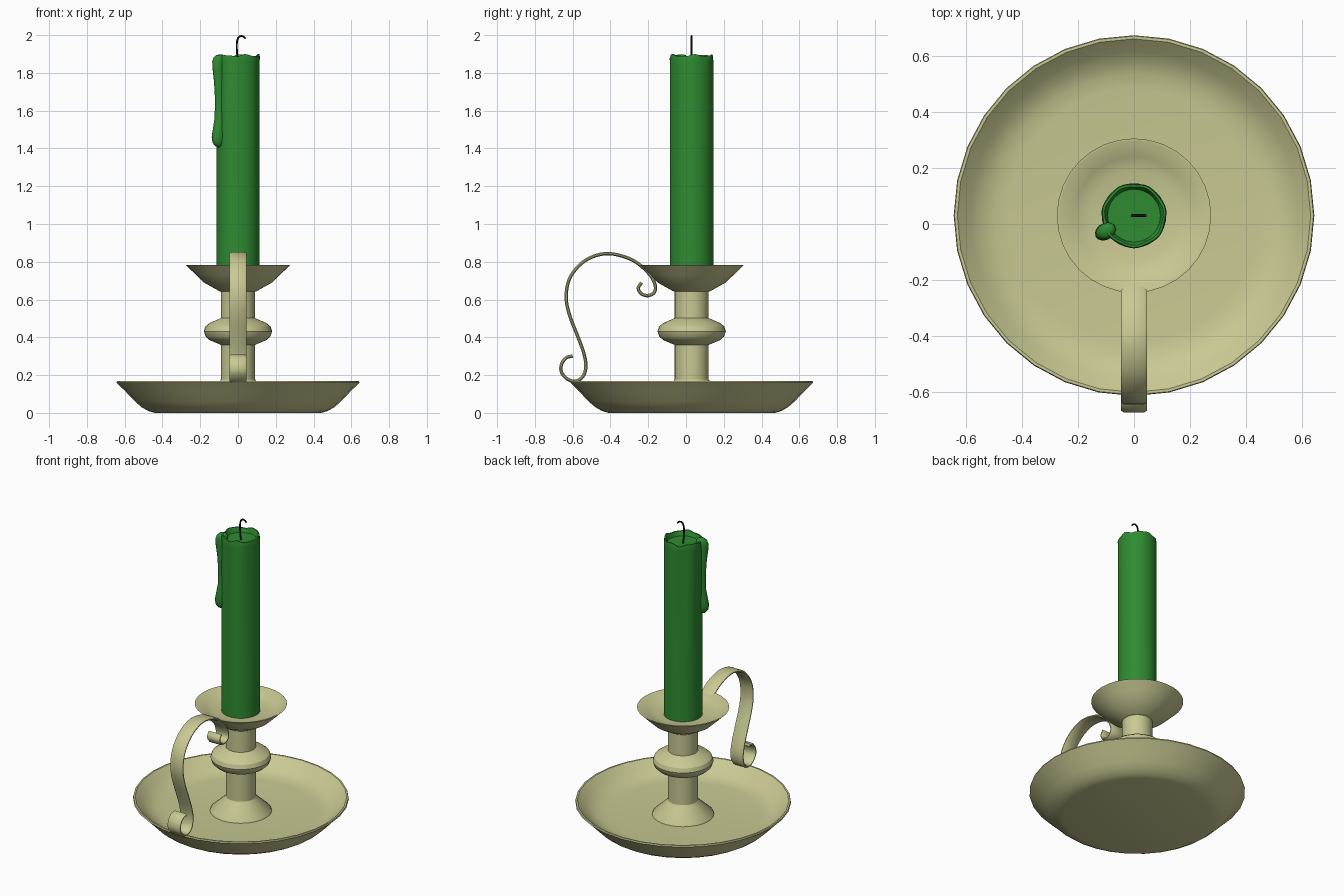
import bpy, bmesh, math
from mathutils import Vector

if "Cube" in bpy.data.objects:
    bpy.data.objects.remove(bpy.data.objects["Cube"], do_unlink=True)

AXIS_Y = 0.03  # the candle axis sits slightly behind the origin


def material(name, rgb, rough=0.6):
    m = bpy.data.materials.new(name)
    m.use_nodes = True
    m.diffuse_color = (*rgb, 1)
    bsdf = m.node_tree.nodes["Principled BSDF"]
    bsdf.inputs["Base Color"].default_value = (*rgb, 1)
    bsdf.inputs["Roughness"].default_value = rough
    return m


BRASS = material("pale brass", (0.58, 0.58, 0.29))
WAX = material("green wax", (0.028, 0.26, 0.031))
BLACK = material("black wick", (0.006, 0.006, 0.006))


def finish(name, bm, mat, angle=35, loc=(0, AXIS_Y, 0)):
    bmesh.ops.remove_doubles(bm, verts=bm.verts, dist=1e-5)
    bmesh.ops.recalc_face_normals(bm, faces=bm.faces)
    me = bpy.data.meshes.new(name)
    bm.to_mesh(me)
    bm.free()
    me.materials.append(mat)
    ob = bpy.data.objects.new(name, me)
    ob.location = loc
    bpy.context.collection.objects.link(ob)
    bpy.ops.object.select_all(action="DESELECT")
    ob.select_set(True)
    bpy.context.view_layer.objects.active = ob
    bpy.ops.object.shade_smooth_by_angle(angle=math.radians(angle))
    return ob


def skin(bm, rings):
    """Bridge successive closed rings of points with quads."""
    vr = [[bm.verts.new(p) for p in ring] for ring in rings]
    n = len(vr[0])
    for a, b in zip(vr, vr[1:]):
        for i in range(n):
            j = (i + 1) % n
            bm.faces.new((a[i], a[j], b[j], b[i]))
    return vr


def lathe(name, profile, mat, segs=32, angle=35, wobble=None):
    bm = bmesh.new()
    rings = []
    for r, z in profile:
        ring = []
        for i in range(segs):
            t = math.tau * i / segs
            dr, dz = wobble(t, r, z) if wobble else (0, 0)
            ring.append(((r + dr) * math.cos(t), (r + dr) * math.sin(t), z + dz))
        rings.append(ring)
    skin(bm, rings)
    bmesh.ops.remove_doubles(bm, verts=bm.verts, dist=1e-5)
    return finish(name, bm, mat, angle)


def smooth_path(pts, steps):
    """Catmull-Rom interpolation through 2D points."""
    p = [Vector(q) for q in pts]
    p = [2 * p[0] - p[1]] + p + [2 * p[-1] - p[-2]]
    out = []
    for a, b, c, d in zip(p, p[1:], p[2:], p[3:]):
        for s in range(steps):
            t = s / steps
            out.append(0.5 * (2 * b + (c - a) * t + (2 * a - 5 * b + 4 * c - d) * t * t
                              + (3 * b - a - 3 * c + d) * t ** 3))
    return out + [p[-2]]


def tangents(path):
    n = len(path)
    return [(path[min(i + 1, n - 1)] - path[max(i - 1, 0)]).normalized() for i in range(n)]


# Dish with sloping rim
lathe("dish", [(0, 0), (0.44, 0), (0.475, 0.01), (0.51, 0.03), (0.545, 0.06), (0.595, 0.113),
               (0.643, 0.16), (0.64, 0.168), (0.63, 0.168), (0.585, 0.128), (0.545, 0.1),
               (0.5, 0.085), (0.45, 0.08), (0, 0.08)], BRASS, angle=40)

# Flared foot, stem and turned ring
lathe("stem", [(0, 0.078), (0.185, 0.078), (0.18, 0.09), (0.098, 0.165), (0.09, 0.178),
               (0.09, 0.36), (0.15, 0.385), (0.172, 0.405), (0.181, 0.432), (0.172, 0.458),
               (0.15, 0.476), (0.09, 0.502), (0.09, 0.645), (0, 0.645)], BRASS, angle=30)

# Drip cup
lathe("drip_cup", [(0, 0.64), (0.085, 0.64), (0.1, 0.645), (0.18, 0.69), (0.225, 0.733),
                   (0.275, 0.782), (0.265, 0.782), (0.21, 0.752), (0.16, 0.738), (0, 0.735)],
      BRASS, angle=35)


# Candle with an uneven molten rim
def melt(t, r, z):
    if z < 1.87 or r < 0.05:
        return 0, 0
    return 0.002 * math.sin(7 * t), 0.005 * math.sin(5 * t + 1) + 0.003 * math.sin(9 * t)


lathe("candle", [(0, 0.73), (0.115, 0.73), (0.115, 1.86), (0.115, 1.88), (0.112, 1.892),
                 (0.104, 1.892), (0.099, 1.88), (0.094, 1.862), (0, 1.858)],
      WAX, segs=40, angle=45, wobble=melt)

# Wax run down the side: z, distance from axis, radial radius, sideways radius
run = [(1.405, 0.112, 0.004, 0.004), (1.412, 0.115, 0.02, 0.018), (1.43, 0.117, 0.034, 0.027),
       (1.46, 0.118, 0.038, 0.03), (1.5, 0.115, 0.034, 0.029), (1.56, 0.112, 0.026, 0.026),
       (1.66, 0.11, 0.026, 0.024), (1.75, 0.112, 0.03, 0.025), (1.82, 0.114, 0.037, 0.027),
       (1.86, 0.115, 0.038, 0.029), (1.882, 0.111, 0.033, 0.028), (1.894, 0.107, 0.022, 0.022),
       (1.898, 0.105, 0.004, 0.004)]
ang = math.radians(209)
out = Vector((math.cos(ang), math.sin(ang), 0))
side = Vector((-out.y, out.x, 0))
bm = bmesh.new()
rings = []
for z, d, ru, rs in run:
    rings.append([out * (d + ru * math.cos(t)) + side * (rs * math.sin(t)) + Vector((0, 0, z))
                  for t in (math.tau * i / 14 for i in range(14))])
vr = skin(bm, rings)
bm.faces.new(vr[0])
bm.faces.new(vr[-1])
finish("wax_run", bm, WAX, 60)

# Hooked wick
path = smooth_path([(0, 1.85), (-0.006, 1.92), (-0.006, 1.96), (0.001, 1.985),
                    (0.015, 1.995), (0.03, 1.991), (0.041, 1.981)], 4)
bm = bmesh.new()
rings = []
for p, t in zip(path, tangents(path)):
    n = Vector((-t.y, t.x)) * 0.005
    rings.append([(p.x + n.x * math.cos(a), 0.005 * math.sin(a), p.y + n.y * math.cos(a))
                  for a in (math.tau * i / 8 for i in range(8))])
vr = skin(bm, rings)
bm.faces.new(vr[0])
bm.faces.new(vr[-1])
finish("wick", bm, BLACK, 50)

# Scrolled strap handle, swept along a path in the y-z plane
path = smooth_path([(-0.235, 0.69), (-0.253, 0.66), (-0.235, 0.63), (-0.2, 0.621), (-0.168, 0.638),
                    (-0.163, 0.675), (-0.19, 0.73), (-0.26, 0.795), (-0.34, 0.831),
                    (-0.43, 0.843), (-0.52, 0.815), (-0.585, 0.76), (-0.624, 0.69),
                    (-0.634, 0.6), (-0.614, 0.51), (-0.575, 0.41), (-0.542, 0.32),
                    (-0.53, 0.25), (-0.543, 0.197), (-0.58, 0.169), (-0.625, 0.177),
                    (-0.659, 0.215), (-0.659, 0.257), (-0.635, 0.291), (-0.6, 0.301)], 4)
section = [(-0.046, -0.003), (-0.046, 0.003), (-0.036, 0.009), (0.036, 0.009),
           (0.046, 0.003), (0.046, -0.003), (0.036, -0.009), (-0.036, -0.009)]
bm = bmesh.new()
rings = []
for p, t in zip(path, tangents(path)):
    n = Vector((-t.y, t.x))
    rings.append([(w, p.x + n.x * h, p.y + n.y * h) for w, h in section])
vr = skin(bm, rings)
bm.faces.new(vr[0])
bm.faces.new(vr[-1])
finish("handle", bm, BRASS, 50, (0, 0, 0))
